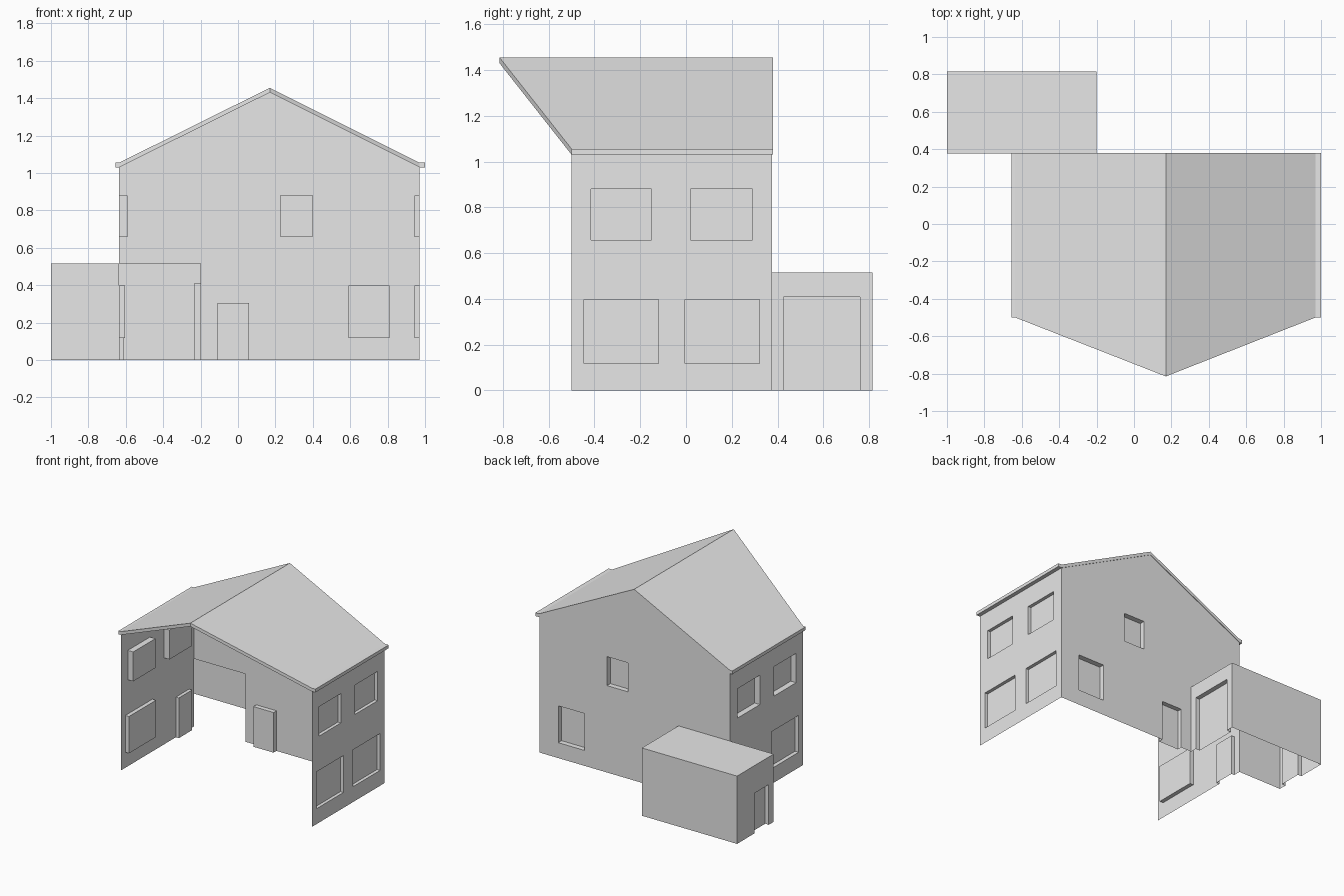
import bpy, bmesh
from mathutils import Vector

if "Cube" in bpy.data.objects:
    bpy.data.objects.remove(bpy.data.objects["Cube"], do_unlink=True)

# One plain grey for the whole building
GREY = (0.8, 0.8, 0.8, 1.0)
grey = bpy.data.materials.new("plain_grey")
grey.use_nodes = True
grey.diffuse_color = GREY
grey.node_tree.nodes["Principled BSDF"].inputs["Base Color"].default_value = GREY

# Main dimensions
LEFT, RIGHT, FRONT, BACK = 0.97, -0.635, -0.5, 0.376
EAVE, RIDGE_X, RIDGE_Z = 1.03, 0.17, 1.455
THICK = 0.025
G_RIGHT, G_LEFT, G_BACK, G_TOP = -1.0, -0.2, 0.815, 0.515


def finish(name, bm):
    bmesh.ops.remove_doubles(bm, verts=bm.verts, dist=0.0001)
    mesh = bpy.data.meshes.new(name)
    bm.to_mesh(mesh)
    bm.free()
    mesh.materials.append(grey)
    obj = bpy.data.objects.new(name, mesh)
    bpy.context.collection.objects.link(obj)
    return obj


def add_face(bm, points, outward=None):
    face = bm.faces.new([bm.verts.new(p) for p in points])
    face.normal_update()
    if outward is not None and face.normal.dot(outward) < 0:
        face.normal_flip()


def wall(name, axis, pos, out, span, top, recesses=(), hole=None, peak=None):
    """Thin upright wall on a plane, with box recesses (u0, u1, z0, z1, depth)."""
    bm = bmesh.new()
    normal = Vector((out, 0, 0)) if axis == "x" else Vector((0, out, 0))

    def at(u, z, depth=0.0):
        w = pos - out * depth
        return Vector((w, u, z)) if axis == "x" else Vector((u, w, z))

    openings = list(recesses) + ([hole] if hole else [])
    us = sorted({*span, *(u for o in openings for u in o[:2])})
    zs = sorted({0.0, top, *(z for o in openings for z in o[2:4])})
    for u0, u1 in zip(us, us[1:]):
        for z0, z1 in zip(zs, zs[1:]):
            u, z = (u0 + u1) / 2, (z0 + z1) / 2
            if not any(o[0] < u < o[1] and o[2] < z < o[3] for o in openings):
                add_face(bm, [at(u0, z0), at(u1, z0), at(u1, z1), at(u0, z1)], normal)
    for u0, u1, z0, z1, d in recesses:
        corners = [(u0, z0), (u1, z0), (u1, z1), (u0, z1)]
        add_face(bm, [at(*c, d) for c in corners], normal)
        middle = at((u0 + u1) / 2, (z0 + z1) / 2)
        for a, b in zip(corners, corners[1:] + corners[:1]):
            if a[1] == b[1] == 0:
                continue  # doors have no sill
            quad = [at(*a), at(*b), at(*b, d), at(*a, d)]
            add_face(bm, quad, middle - (quad[0] + quad[1]) / 2)
    if peak:
        add_face(bm, [at(u, top) for u in us] + [at(*peak)], normal)
    return finish(name, bm)


# Side walls: four windows on the left, three and a door on the right
upper = [(-0.415, -0.15, 0.657, 0.88), (0.02, 0.29, 0.657, 0.88)]
lower = [(-0.445, -0.12, 0.117, 0.397), (-0.005, 0.32, 0.117, 0.397)]
wall("left_wall", "x", LEFT, 1, (FRONT, BACK), EAVE,
     [w + (0.025,) for w in upper + lower])
wall("right_wall", "x", RIGHT, -1, (FRONT, BACK), EAVE,
     [w + (0.045,) for w in upper]
     + [lower[0] + (0.03,), (0.16, 0.32, 0.0, 0.305, 0.025)])

# Gabled back wall, open to the garage
wall("back_wall", "y", BACK, 1, (RIGHT, LEFT), EAVE,
     [(0.225, 0.4, 0.66, 0.88, 0.04), (0.59, 0.81, 0.117, 0.397, 0.04),
      (-0.11, 0.06, 0.0, 0.305, 0.035)],
     hole=(RIGHT, G_LEFT, 0.0, G_TOP), peak=(RIDGE_X, RIDGE_Z - THICK))

# Garage walls and flat top
wall("garage_left_wall", "x", G_LEFT, 1, (BACK, G_BACK), G_TOP,
     [(0.425, 0.76, 0.0, 0.408, 0.035)])
wall("garage_right_wall", "x", G_RIGHT, -1, (BACK, G_BACK), G_TOP,
     [(0.435, 0.605, 0.0, 0.305, 0.03)])
wall("garage_back_wall", "y", G_BACK, 1, (G_RIGHT, G_LEFT), G_TOP)
wall("garage_front_wall", "y", BACK, -1, (G_RIGHT, RIGHT), G_TOP)
bm = bmesh.new()
add_face(bm, [(G_RIGHT, BACK, G_TOP), (G_LEFT, BACK, G_TOP),
              (G_LEFT, G_BACK, G_TOP), (G_RIGHT, G_BACK, G_TOP)], Vector((0, 0, 1)))
finish("garage_roof", bm)

# Roof: two slopes with small flat eaves, the ridge jutting out at the front
profile = [(-0.655, EAVE), (RIGHT, EAVE), (RIDGE_X, RIDGE_Z), (LEFT, EAVE), (1.0, EAVE)]
bm = bmesh.new()
rings = []
for x, z in profile:
    ridge = x == RIDGE_X
    y0 = -0.815 if ridge else FRONT
    hi, lo = (z, z - THICK) if ridge else (z + THICK, z)
    rings.append([(x, y0, lo), (x, 0.38, lo), (x, 0.38, hi), (x, y0, hi)])
for a, b in zip(rings, rings[1:]):
    for i in range(4):
        j = (i + 1) % 4
        add_face(bm, [a[i], a[j], b[j], b[i]])
add_face(bm, rings[0])
add_face(bm, rings[-1])
bmesh.ops.remove_doubles(bm, verts=bm.verts, dist=0.0001)
bmesh.ops.recalc_face_normals(bm, faces=bm.faces)
finish("roof", bm)
